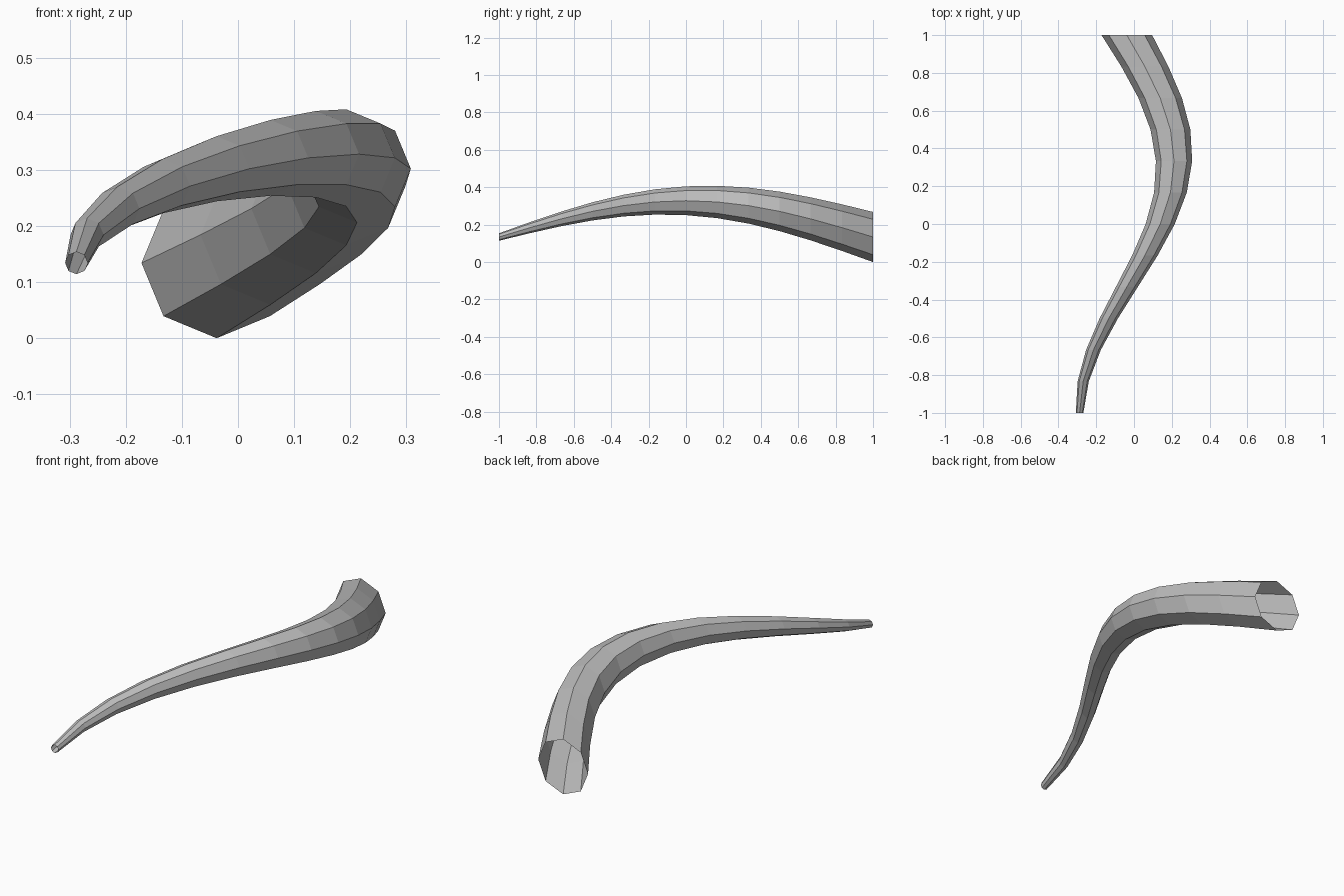
import bpy, bmesh, math

cube = bpy.data.objects.get("Cube")
if cube:
    bpy.data.objects.remove(cube, do_unlink=True)

SIDES, SEGMENTS = 8, 12
BASE_RADIUS, TIP_RADIUS = 0.134, 0.02

# Plain grey material
grey = bpy.data.materials.new("plain_grey")
grey.use_nodes = True
colour = (0.5, 0.5, 0.5, 1)
grey.diffuse_color = colour
grey.node_tree.nodes["Principled BSDF"].inputs["Base Color"].default_value = colour


def ring(bm, t):
    """Upright octagon at t along the tube, from wide base (0) to tip (1)."""
    x = -0.038 + 0.25 * math.sin(1.5 * math.pi * t)
    y = 1 - 2 * t
    z = BASE_RADIUS + 0.194 * math.sin(math.pi * t)
    r = BASE_RADIUS + (TIP_RADIUS - BASE_RADIUS) * t
    angles = [2 * math.pi * i / SIDES for i in range(SIDES)]
    return [bm.verts.new((x + r * math.cos(a), y, z + r * math.sin(a))) for a in angles]


# Curved tapering tube, open at both ends
bm = bmesh.new()
rings = [ring(bm, i / SEGMENTS) for i in range(SEGMENTS + 1)]
for a, b in zip(rings, rings[1:]):
    for i in range(SIDES):
        j = (i + 1) % SIDES
        bm.faces.new((a[i], b[i], b[j], a[j]))
bm.normal_update()
# Outward-facing check against the ring centre
first = bm.faces[:][0] if bm.faces.ensure_lookup_table() is None else None
if first.normal.x < 0:
    bmesh.ops.reverse_faces(bm, faces=bm.faces[:])

mesh = bpy.data.meshes.new("curved_horn")
bm.to_mesh(mesh)
bm.free()
mesh.materials.append(grey)
horn = bpy.data.objects.new("curved_horn", mesh)
bpy.context.collection.objects.link(horn)
